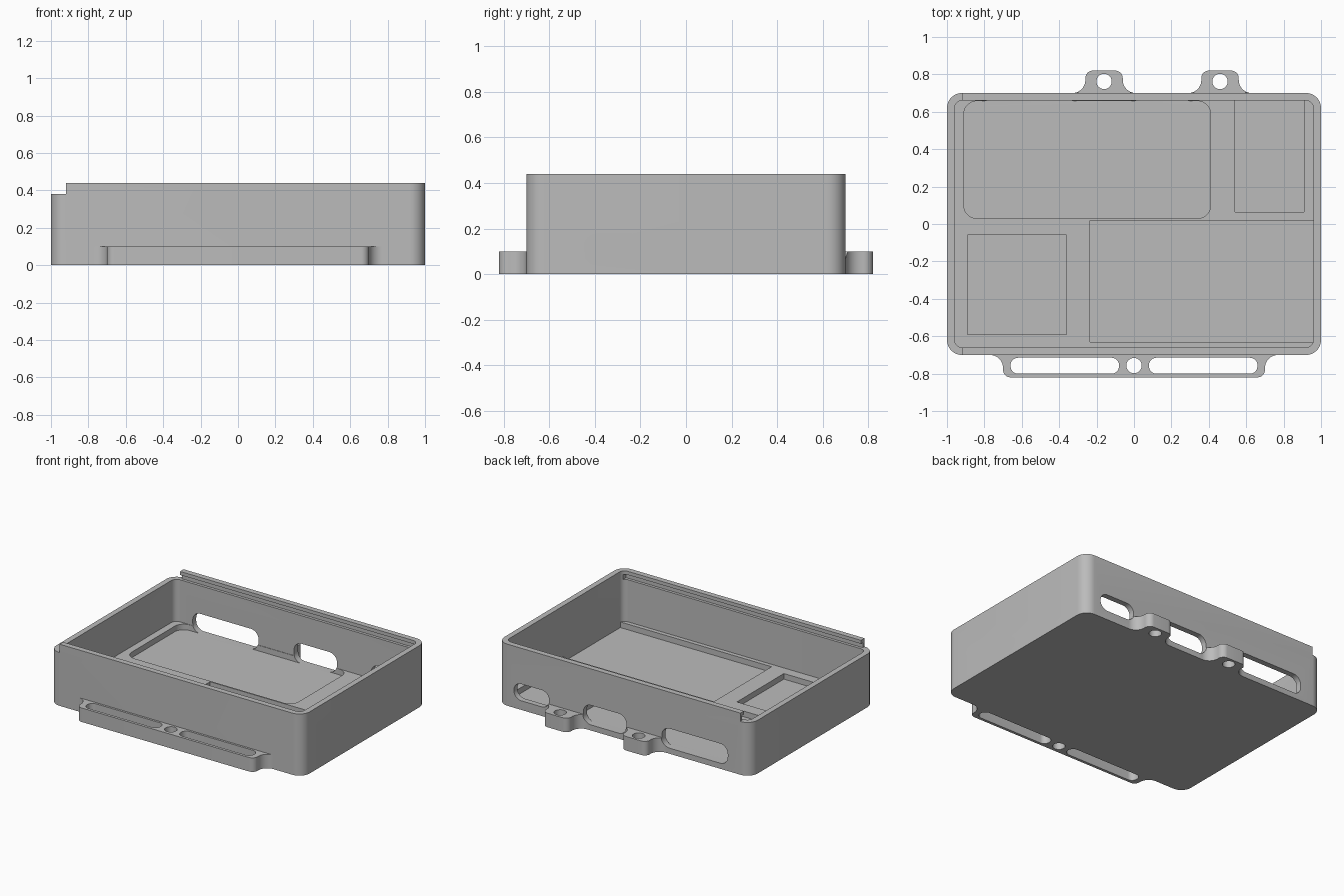
import bpy, bmesh
from math import cos, sin, pi, radians
from mathutils import Matrix

old = bpy.data.objects.get("Cube")
if old:
    bpy.data.objects.remove(old, do_unlink=True)

grey = bpy.data.materials.new("plain grey")
grey.use_nodes = True
colour = (0.5, 0.5, 0.5, 1)
grey.diffuse_color = colour
grey.node_tree.nodes["Principled BSDF"].inputs["Base Color"].default_value = colour


def arc(cx, cy, r, start, end, steps=10):
    angles = [radians(start + (end - start) * i / steps) for i in range(steps + 1)]
    return [(cx + r * cos(a), cy + r * sin(a)) for a in angles]


def rounded(x0, x1, y0, y1, r=0):
    """Outline of a rectangle with rounded corners."""
    if r == 0:
        return [(x0, y0), (x1, y0), (x1, y1), (x0, y1)]
    corners = [(x1 - r, y1 - r), (x0 + r, y1 - r), (x0 + r, y0 + r), (x1 - r, y0 + r)]
    points = []
    for i, (cx, cy) in enumerate(corners):
        for p in arc(cx, cy, r, 90 * i, 90 * i + 90):
            if not points or abs(p[0] - points[-1][0]) + abs(p[1] - points[-1][1]) > 1e-5:
                points.append(p)
    if abs(points[0][0] - points[-1][0]) + abs(points[0][1] - points[-1][1]) < 1e-5:
        points.pop()
    return points


def prism(name, outline, z0, z1, matrix=None):
    """Extrude a flat outline from z0 to z1, then optionally reorient it."""
    bm = bmesh.new()
    face = bm.faces.new([bm.verts.new((x, y, z0)) for x, y in outline])
    extruded = bmesh.ops.extrude_face_region(bm, geom=[face])["geom"]
    top = [v for v in extruded if isinstance(v, bmesh.types.BMVert)]
    bmesh.ops.translate(bm, verts=top, vec=(0, 0, z1 - z0))
    if matrix:
        bm.transform(matrix)
    bmesh.ops.recalc_face_normals(bm, faces=bm.faces)
    mesh = bpy.data.meshes.new(name)
    bm.to_mesh(mesh)
    bm.free()
    mesh.materials.append(grey)
    obj = bpy.data.objects.new(name, mesh)
    bpy.context.collection.objects.link(obj)
    return obj


def combine(tool, operation="DIFFERENCE"):
    """Apply a boolean to the case and discard the tool."""
    tool.hide_render = True
    mod = case.modifiers.new("shape", "BOOLEAN")
    mod.operation = operation
    mod.solver = "EXACT"
    mod.object = tool
    bpy.context.view_layer.objects.active = case
    bpy.ops.object.modifier_apply(modifier=mod.name)
    bpy.data.objects.remove(tool, do_unlink=True)


def cut(outline, z0, z1, matrix=None):
    combine(prism("cutter", outline, z0, z1, matrix))


def tab(cx, half, side):
    """Mounting tab with filleted roots; side is +1 for back, -1 for front."""
    wall, tip, fillet, r = 0.7, 0.82, 0.07, 0.04
    left = [(-half - fillet, wall - 0.02)]
    left += arc(-half - fillet, wall + fillet, fillet, -90, 0)
    left += arc(-half + r, tip - r, r, 180, 90)
    outline = left + [(-x, y) for x, y in reversed(left)]
    outline = [(cx + x, side * y) for x, y in outline]
    combine(prism("tab", outline, 0, 0.1), "UNION")


def hole(cx, cy, r=0.041):
    cut(arc(cx, cy, r, 0, 345, 23), -0.1, 0.2)


# Outer body and inner cavity above the floor
FLOOR, RECESS, LEDGE = 0.08, 0.04, 0.38
case = prism("case_tray", rounded(-1, 1, -0.7, 0.7, 0.08), 0, 0.44)
cut(rounded(-0.96, 0.96, -0.66, 0.66, 0.042), FLOOR, 0.6)

# Mounting tabs with their holes and strap slots
tab(0, 0.7, -1)
hole(0, -0.757)
for x0, x1 in ((-0.66, -0.08), (0.08, 0.66)):
    cut(rounded(x0, x1, -0.8, -0.715, 0.04), -0.1, 0.2)
for cx in (-0.16, 0.46):
    tab(cx, 0.1, 1)
    hole(cx, 0.762)

# Recessed component bays in the floor
bays = ((-0.91, 0.41, 0.03, 0.657, 0.07), (0.54, 0.91, 0.065, 0.66, 0),
        (-0.235, 0.96, -0.63, 0.02, 0), (-0.89, -0.36, -0.59, -0.06, 0))
for bay in bays:
    cut(rounded(*bay), RECESS, 0.2)

# Connector openings in the back wall
upright = Matrix.Rotation(pi / 2, 4, "X")
for x0, x1, z0, z1 in ((-0.82, -0.3, 0.04, 0.18), (-0.02, 0.32, 0.04, 0.18),
                       (0.59, 0.87, 0.065, 0.185)):
    cut(rounded(x0, x1, z0, z1, 0.06), -0.712, -0.645, upright)

# Connector opening in the end wall
sideways = Matrix.Rotation(pi / 2, 4, "Z") @ upright
cut(rounded(-0.44, -0.16, 0.04, 0.165, 0.0624), 0.94, 1.1, sideways)

# Sliding lid grooves and the lowered entry end
cut(rounded(-1.1, 0.95, -0.68, 0.68), LEDGE, 0.415)
cut(rounded(-1.1, -0.92, -1, 1), LEDGE, 0.6)

bpy.ops.object.select_all(action="DESELECT")
case.select_set(True)
bpy.context.view_layer.objects.active = case
bpy.ops.object.shade_smooth_by_angle(angle=radians(30))
